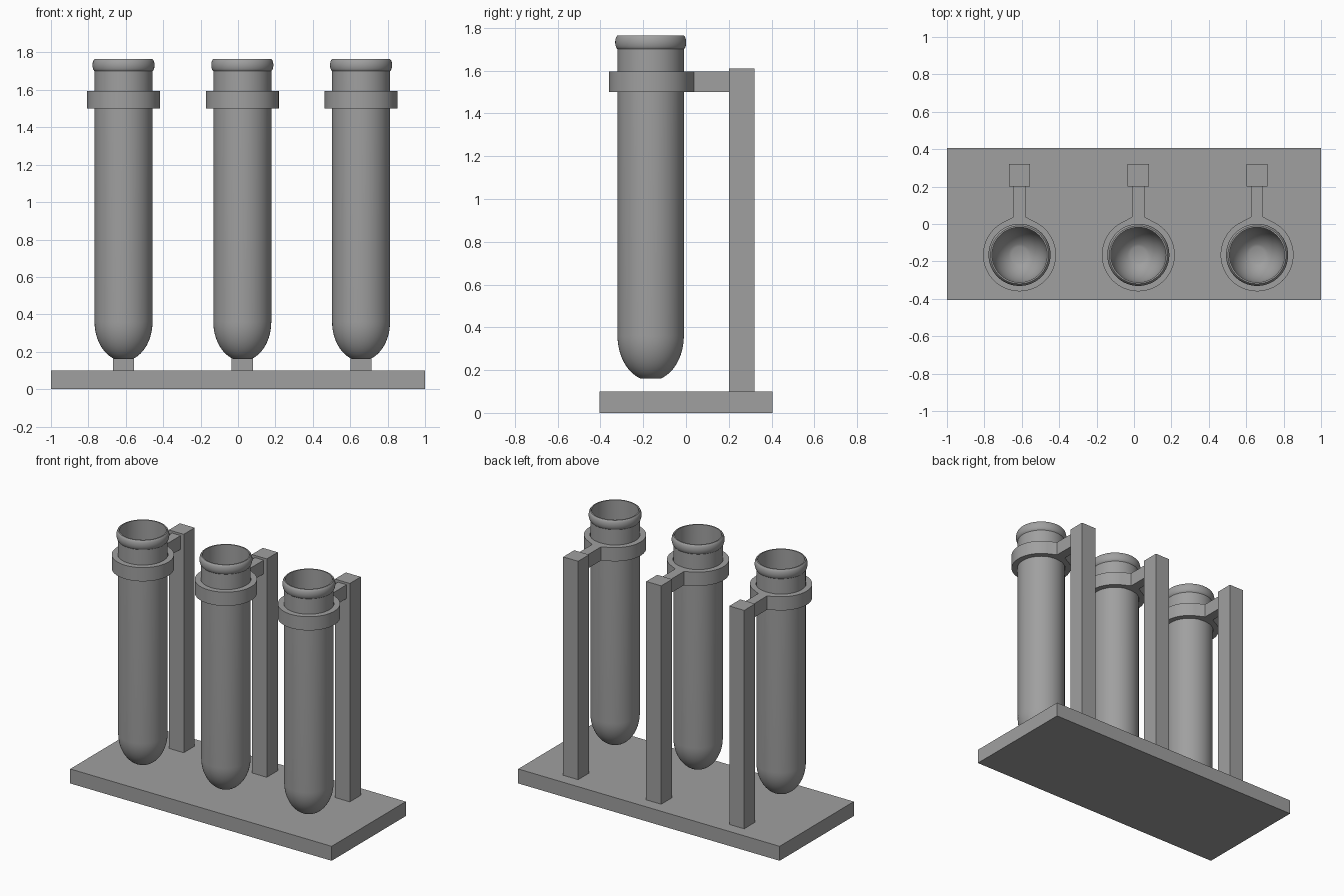
import bpy
import math
from math import sin, cos, pi

cube = bpy.data.objects.get("Cube")
if cube:
    bpy.data.objects.remove(cube, do_unlink=True)

grey = bpy.data.materials.new("plain grey")
grey.use_nodes = True
colour = (0.35, 0.35, 0.35, 1)
grey.diffuse_color = colour
grey.node_tree.nodes["Principled BSDF"].inputs["Base Color"].default_value = colour

TUBE_Y = -0.165
TUBE_R = 0.155


def make_object(name, verts, faces, smooth=False):
    mesh = bpy.data.meshes.new(name)
    mesh.from_pydata(verts, [], faces)
    mesh.materials.append(grey)
    obj = bpy.data.objects.new(name, mesh)
    bpy.context.collection.objects.link(obj)
    if smooth:
        bpy.ops.object.select_all(action="DESELECT")
        obj.select_set(True)
        bpy.context.view_layer.objects.active = obj
        bpy.ops.object.shade_smooth_by_angle(angle=math.radians(35))
    return obj


def box(name, x, y, z):
    """Box from (min, max) pairs."""
    verts = [(a, b, c) for c in z for b in y for a in x]
    faces = [(0, 2, 3, 1), (4, 5, 7, 6), (0, 1, 5, 4),
             (2, 6, 7, 3), (0, 4, 6, 2), (1, 3, 7, 5)]
    return make_object(name, verts, faces)


def lathe(name, profile, x, y, sides=64, closed=False):
    """Spin (radius, height) points round the vertical axis."""
    verts = [(x + r * cos(2 * pi * s / sides), y + r * sin(2 * pi * s / sides), z)
             for r, z in profile for s in range(sides)]
    n = len(profile)
    faces = []
    for i in range(n if closed else n - 1):
        a, b = i * sides, (i + 1) % n * sides
        for s in range(sides):
            t = (s + 1) % sides
            faces.append((a + s, a + t, b + t, b + s))
    if not closed:
        faces.append(tuple(reversed(range(sides))))
        faces.append(tuple(range((n - 1) * sides, n * sides)))
    return make_object(name, verts, faces, smooth=True)


def round_end(radius, z_low, z_high, start, steps=12):
    """Elliptical end, running upwards from a small flat bottom."""
    out = []
    for i in range(steps + 1):
        a = start + (pi / 2 - start) * i / steps
        out.append((radius * sin(a), z_high - (z_high - z_low) * cos(a) / cos(start)))
    return out


# Tube: rounded base, beaded lip, hollow inside
lip = [(TUBE_R + 0.011 * sin(pi * i / 10) ** 0.6, 1.70 + 0.065 * i / 10)
       for i in range(11)]
inside = list(reversed(round_end(0.147, 0.175, 0.36, 0.3)))
tube_profile = round_end(TUBE_R, 0.16, 0.36, 0.3) + lip + [(0.147, 1.765)] + inside

# Base plate
box("base", (-1, 1), (-0.405, 0.405), (0, 0.1))

for x, side in ((-0.612, "right"), (0.023, "middle"), (0.658, "left")):
    lathe(side + "_tube", tube_profile, x, TUBE_Y)

    # Clamp ring round the tube
    lathe(side + "_clamp_ring",
          [(0.195, 1.5), (0.195, 1.595), (0.157, 1.595), (0.157, 1.5)],
          x, TUBE_Y, closed=True)

    # Clamp arm, flared where it meets the ring
    half = [(0.033, 0.2), (0.033, 0.038), (0.095, 0.005), (0.06, -0.015)]
    outline = half + [(-px, py) for px, py in reversed(half)]
    n = len(outline)
    verts = [(x + px, py, z) for z in (1.5, 1.595) for px, py in outline]
    faces = [tuple(range(n)), tuple(reversed(range(n, 2 * n)))]
    faces += [(i, i + n, (i + 1) % n + n, (i + 1) % n) for i in range(n)]
    make_object(side + "_clamp_arm", verts, faces)

    # Upright post
    box(side + "_post", (x - 0.057, x + 0.057), (0.2, 0.32), (0.1, 1.61))
